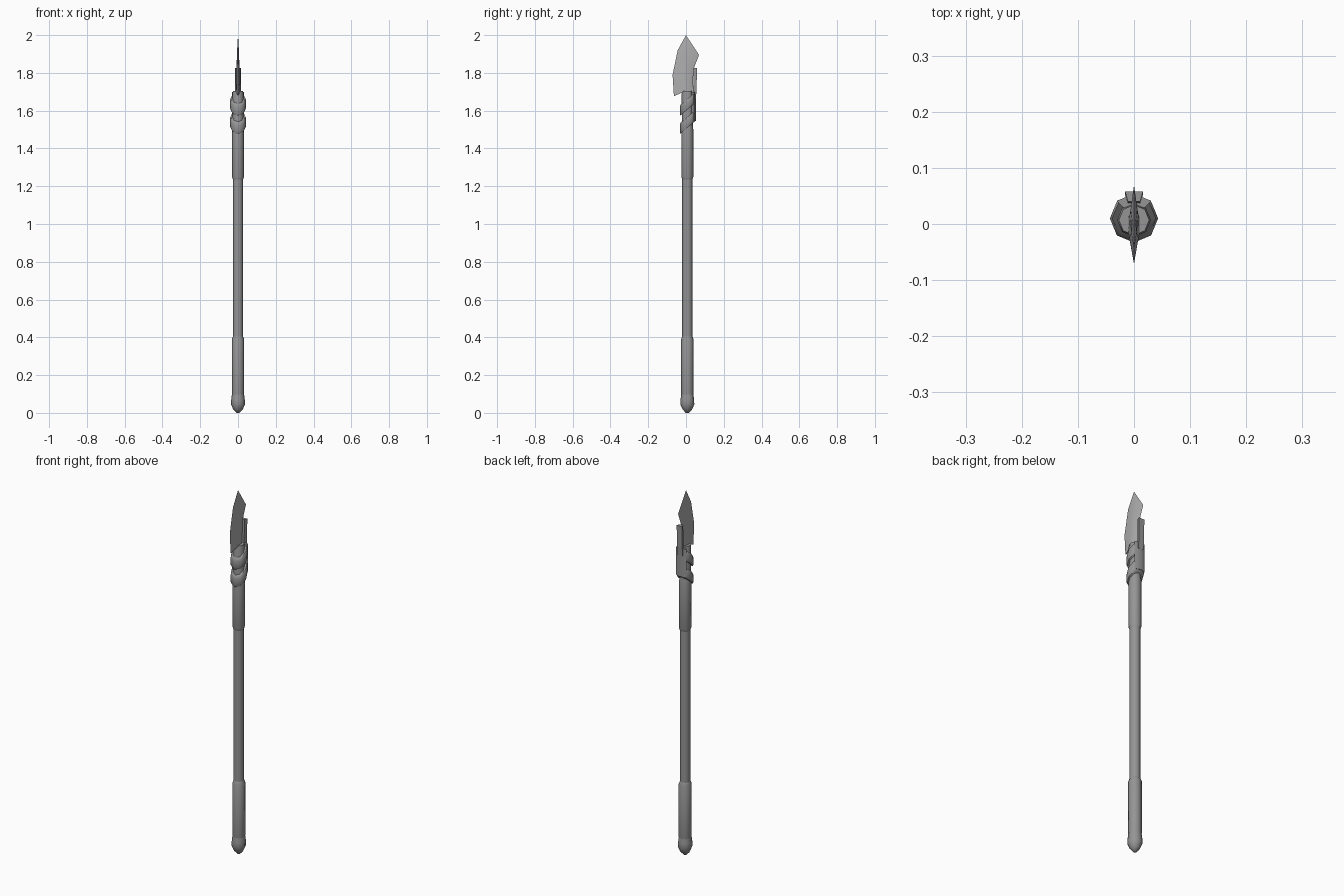
import bpy, bmesh, math

if "Cube" in bpy.data.objects:
    bpy.data.objects.remove(bpy.data.objects["Cube"])

SIDES = 8
CY = 0.007  # shaft axis sits slightly behind the blade centre


def grey(name, v):
    mat = bpy.data.materials.new(name)
    mat.diffuse_color = (v, v, v, 1)
    mat.use_nodes = True
    mat.node_tree.nodes["Principled BSDF"].inputs["Base Color"].default_value = mat.diffuse_color
    return mat


DARK = grey("dark_grey", 0.30)
STEEL = grey("blade_grey", 0.42)


def finish(name, bm, smooth=None, mat=DARK):
    bmesh.ops.recalc_face_normals(bm, faces=bm.faces)
    me = bpy.data.meshes.new(name)
    bm.to_mesh(me)
    bm.free()
    me.materials.append(mat)
    ob = bpy.data.objects.new(name, me)
    bpy.context.collection.objects.link(ob)
    if smooth:
        bpy.context.view_layer.objects.active = ob
        ob.select_set(True)
        bpy.ops.object.shade_smooth_by_angle(angle=math.radians(smooth))
        ob.select_set(False)
    return ob


def bridge(bm, loops, closed=False):
    """Skin consecutive loops of vertices with quads."""
    pairs = list(zip(loops, loops[1:]))
    if closed:
        pairs.append((loops[-1], loops[0]))
    for a, b in pairs:
        n = len(a)
        for i in range(n):
            bm.faces.new((a[i], a[(i + 1) % n], b[(i + 1) % n], b[i]))
    if not closed:
        bm.faces.new(loops[0])
        bm.faces.new(loops[-1])


def turned(name, profile):
    """Closed turned solid from (radius, z) pairs."""
    bm = bmesh.new()
    loops = []
    for r, z in profile:
        loops.append([bm.verts.new((r * math.cos(i * math.tau / SIDES),
                                    CY + r * math.sin(i * math.tau / SIDES), z))
                      for i in range(SIDES)])
    bridge(bm, loops)
    return finish(name, bm, 50)


def band(name, section, slope, start=0, end=360, steps=SIDES):
    """Sweep an (r, z) section round the shaft, tilted up towards the back."""
    bm = bmesh.new()
    full = end - start == 360
    loops = []
    for i in range(steps if full else steps + 1):
        a = math.radians(start + (end - start) * i / steps)
        loops.append([bm.verts.new((r * math.cos(a), CY + 0.003 + r * math.sin(a),
                                    z + slope * r * math.sin(a)))
                      for r, z in section])
    bridge(bm, loops, full)
    return finish(name, bm, 50)


# Pole, grips, socket and butt cap
turned("shaft", [(0.027, 0.08), (0.027, 1.5)])
turned("lower_grip", [(0.029, 0.08), (0.033, 0.10), (0.033, 0.39), (0.027, 0.405)])
turned("upper_sleeve", [(0.027, 1.235), (0.032, 1.25), (0.032, 1.50), (0.029, 1.52)])
turned("blade_socket", [(0.029, 1.49), (0.030, 1.69), (0.027, 1.703)])
turned("butt_cap", [(0.031, 0.108), (0.036, 0.07), (0.037, 0.045), (0.025, 0.018),
                    (0.008, 0.0)])

# Slanted lashings round the socket, joined by a plate at the back
for k, zc in enumerate((1.542, 1.638)):
    band("lashing_%d" % (k + 1),
         [(0.026, zc - 0.030), (0.040, zc - 0.030), (0.043, zc - 0.022),
          (0.043, zc + 0.018), (0.039, zc + 0.027), (0.026, zc + 0.027)], 0.85)
band("back_plate", [(0.026, 1.545), (0.044, 1.545), (0.044, 1.698), (0.026, 1.698)],
     0.0, 45, 135, 2)

# Prong bracing the back of the blade
bm = bmesh.new()
loops = []
for z, dy in ((1.66, -0.006), (1.71, -0.002), (1.825, 0.0)):
    loops.append([bm.verts.new((x, y + dy, z)) for x, y in
                  ((-0.011, 0.040), (0.011, 0.040), (0.016, 0.058), (-0.016, 0.058))])
bridge(bm, loops)
finish("back_prong", bm)

# Blade: sharp outline with a gently raised flat in the middle of each side
outline = [(0.0, 2.0), (0.069, 1.895), (0.040, 1.82), (0.034, 1.685),
           (-0.025, 1.695), (-0.064, 1.677), (-0.071, 1.79), (-0.044, 1.92)]
ridge = [(0.003, 1.955), (0.026, 1.890), (0.014, 1.82), (0.012, 1.685),
         (-0.014, 1.695), (-0.022, 1.695), (-0.025, 1.79), (-0.015, 1.91)]
thick = [0.003, 0.006, 0.008, 0.010, 0.010, 0.009, 0.008, 0.005]
bm = bmesh.new()
loops = [[bm.verts.new((-t, y, z)) for (y, z), t in zip(ridge, thick)],
         [bm.verts.new((0, y, z)) for y, z in outline],
         [bm.verts.new((t, y, z)) for (y, z), t in zip(ridge, thick)]]
bridge(bm, loops)
finish("blade", bm, 40, STEEL)
